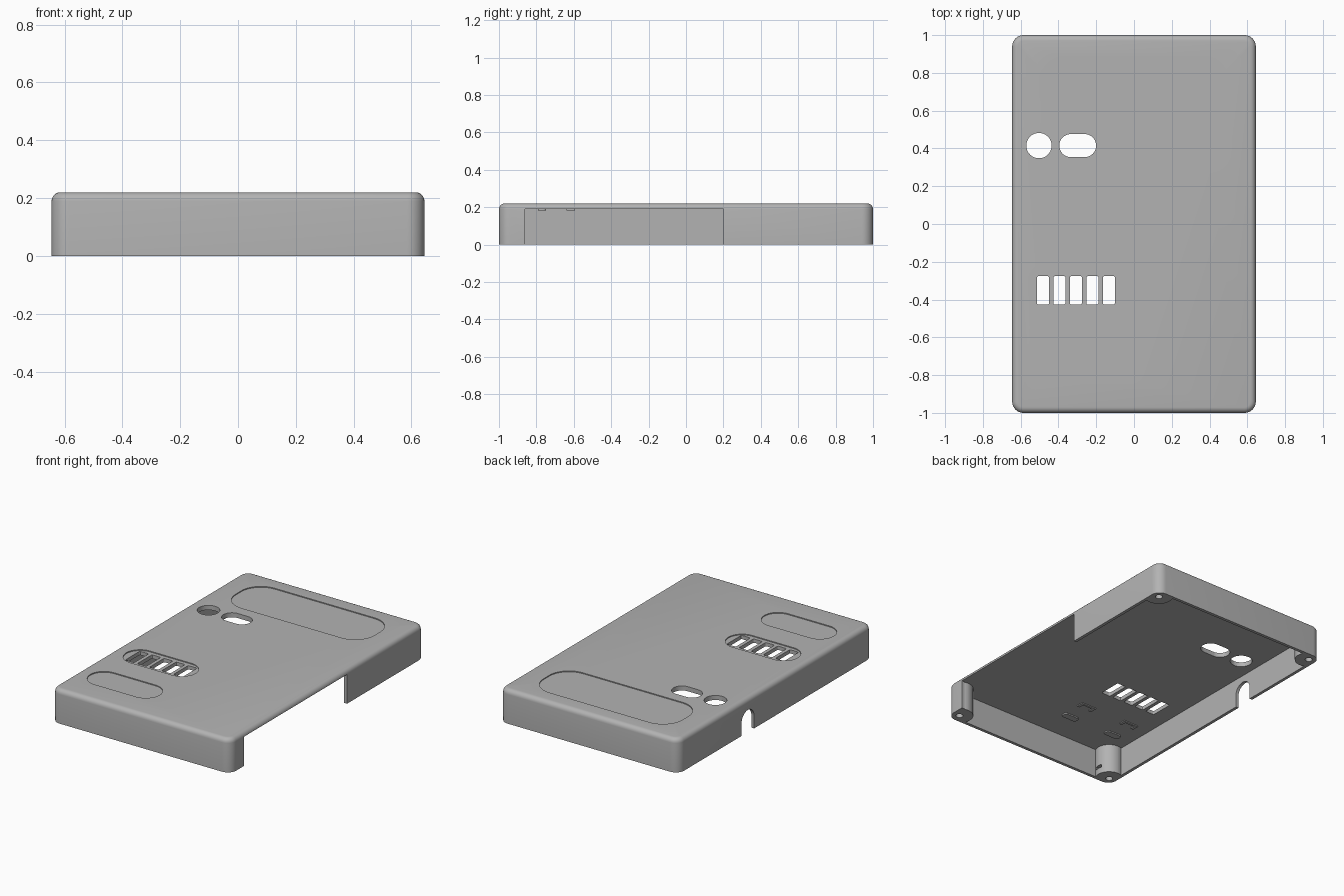
import bpy, bmesh, math
from mathutils import Matrix

old = bpy.data.objects.get("Cube")
if old:
    bpy.data.objects.remove(old, do_unlink=True)

W, L, H = 1.29, 2.0, 0.22      # outer size
WALL, CEIL = 0.02, 0.19        # wall thickness, underside of the top

grey = bpy.data.materials.new("plain_grey")
grey.use_nodes = True
colour = (0.45, 0.45, 0.45, 1)
grey.diffuse_color = colour
grey.node_tree.nodes["Principled BSDF"].inputs["Base Color"].default_value = colour


def prism(name, x, y, w, d, z0, z1, r=0.0, segs=10, top=0.0, turn=None):
    """Upright block with rounded corners and an optional rounded top edge."""
    bm = bmesh.new()
    bmesh.ops.create_cube(bm, size=1)
    bmesh.ops.scale(bm, vec=(w, d, z1 - z0), verts=bm.verts)
    if r:
        up = [e for e in bm.edges if abs(e.verts[0].co.z - e.verts[1].co.z) > 1e-4]
        bmesh.ops.bevel(bm, geom=up, offset=min(r, 0.499 * min(w, d)), segments=segs,
                        profile=0.5, affect='EDGES')
    if top:
        rim = [e for e in bm.edges if all(v.co.z > 0 for v in e.verts)]
        bmesh.ops.bevel(bm, geom=rim, offset=top, segments=5, profile=0.5, affect='EDGES')
    if turn:
        bm.transform(turn)
    bm.transform(Matrix.Translation((x, y, (z0 + z1) / 2)))
    bmesh.ops.recalc_face_normals(bm, faces=bm.faces)
    mesh = bpy.data.meshes.new(name)
    bm.to_mesh(mesh)
    bm.free()
    mesh.materials.append(grey)
    ob = bpy.data.objects.new(name, mesh)
    bpy.context.collection.objects.link(ob)
    return ob


def cut(target, cutter):
    """Subtract the cutter and discard it."""
    mod = target.modifiers.new("cut", 'BOOLEAN')
    mod.operation, mod.solver, mod.object = 'DIFFERENCE', 'EXACT', cutter
    bpy.context.view_layer.objects.active = target
    bpy.ops.object.modifier_apply(modifier=mod.name)
    bpy.data.objects.remove(cutter, do_unlink=True)


# Outer shell
shell = prism("case_shell", 0, 0, W, L, 0, H, r=0.06, segs=8, top=0.03)

# Hollow inside, leaving a round screw post in each corner
corners = [(sx * 0.595, sy * 0.945) for sx in (-1, 1) for sy in (-1, 1)]
cavity = prism("cavity", 0, 0, W - 2 * WALL, L - 2 * WALL, -0.1, CEIL)
for x, y in corners:
    cut(cavity, prism("post", x, y, 0.17, 0.17, -0.2, 0.3, r=1))
cut(shell, cavity)
for x, y in corners:
    cut(shell, prism("screw_hole", x, y, 0.044, 0.044, -0.1, 0.16, r=1, segs=5))

# Long opening in the left wall and arched cable notch in the right wall
cut(shell, prism("side_opening", 0.67, -0.33, 0.1, 1.06, -0.1, CEIL))
cut(shell, prism("cable_notch", -W / 2, 0.285, 0.29, 0.13, -0.05, 0.05, r=1,
                 turn=Matrix.Rotation(math.pi / 2, 4, 'Y')))

# Shallow label recesses on the top
cut(shell, prism("large_recess", 0, 0.72, 1.0, 0.34, H - 0.006, H + 0.1, r=0.14))
for y in (-0.35, -0.72):
    cut(shell, prism("small_recess", -0.31, y, 0.5, 0.2, H - 0.006, H + 0.1, r=0.1))

# Holes through the top: round, pill and row of vents
cut(shell, prism("round_hole", -0.503, 0.415, 0.134, 0.134, 0.1, 0.3, r=1))
cut(shell, prism("pill_hole", -0.298, 0.415, 0.195, 0.122, 0.1, 0.3, r=1))
for i in range(5):
    cut(shell, prism("vent", -0.482 + i * 0.0872, -0.351, 0.064, 0.15, 0.1, 0.3,
                     r=0.008, segs=3))

# Small slot in the post at the front right
cut(shell, prism("post_slot", -0.515, -0.945, 0.05, 0.05, 0.04, 0.06))

# Low locating tabs under the top
for n, x in enumerate((-0.475, -0.14)):
    prism(f"tab_pad_{n}", x, -0.77, 0.11, 0.045, CEIL - 0.008, CEIL + 0.005, r=0.015, segs=4)
    prism(f"tab_bar_{n}", x, -0.6, 0.11, 0.015, CEIL - 0.006, CEIL + 0.005)
    for s in (-1, 1):
        prism(f"tab_peg_{n}_{s}", x + s * 0.045, -0.62, 0.02, 0.04, CEIL - 0.006, CEIL + 0.005)

# Smooth rounded corners, keep crisp edges
bpy.ops.object.select_all(action='DESELECT')
shell.select_set(True)
bpy.context.view_layer.objects.active = shell
bpy.ops.object.shade_smooth_by_angle(angle=math.radians(30))
